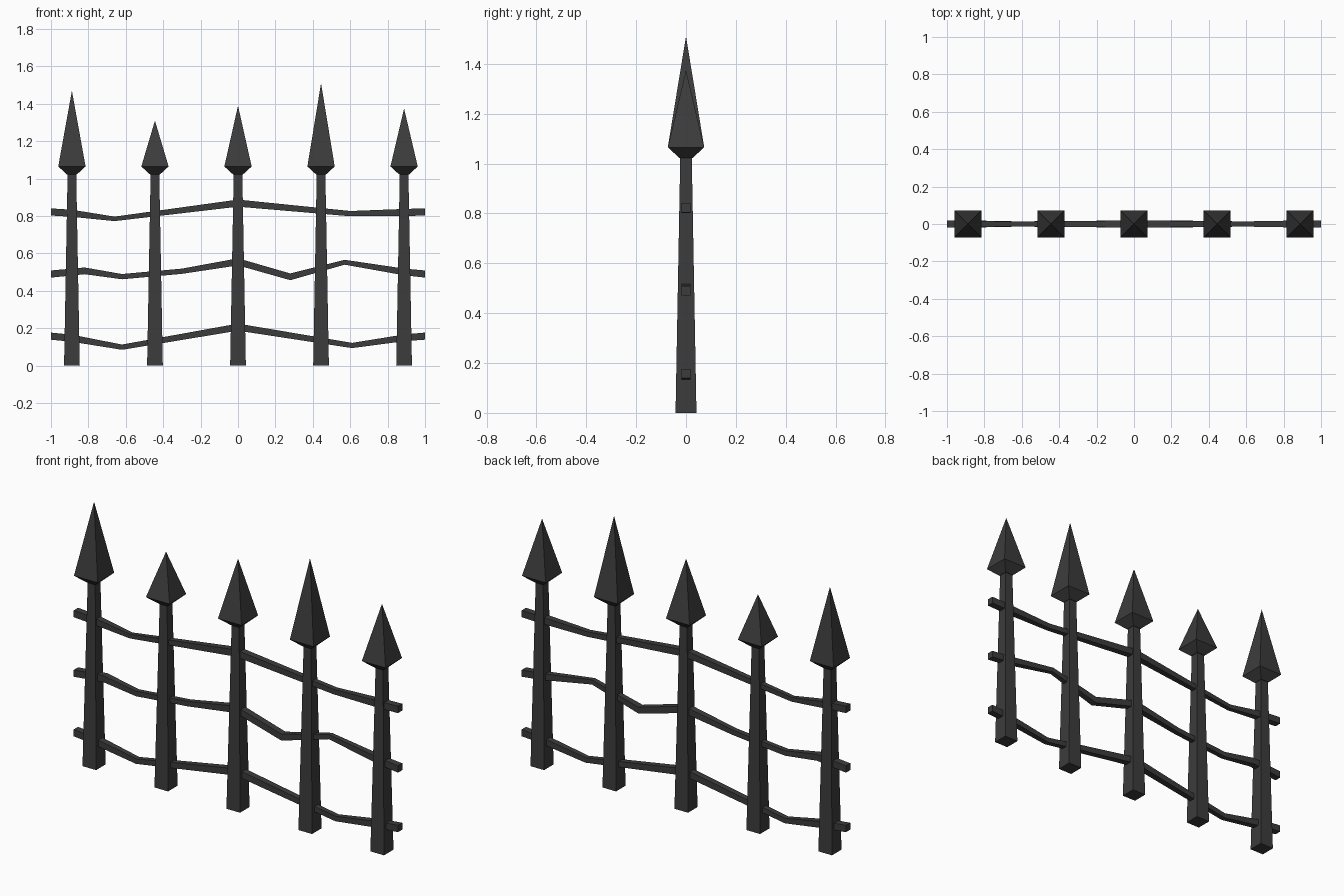
import bpy
import bmesh

cube = bpy.data.objects.get("Cube")
if cube:
    bpy.data.objects.remove(cube, do_unlink=True)

iron = bpy.data.materials.new("dark_iron")
iron.use_nodes = True
color = (0.045, 0.045, 0.045, 1)
iron.diffuse_color = color
bsdf = iron.node_tree.nodes["Principled BSDF"]
bsdf.inputs["Base Color"].default_value = color
bsdf.inputs["Roughness"].default_value = 0.7

CORNERS = ((-1, -1), (1, -1), (1, 1), (-1, 1))


def skin(name, rings, apex=None):
    """Join square rings into a capped solid, optionally ending in a point."""
    bm = bmesh.new()
    loops = [[bm.verts.new(p) for p in ring] for ring in rings]
    for a, b in zip(loops, loops[1:]):
        for i in range(4):
            j = (i + 1) % 4
            bm.faces.new((a[i], a[j], b[j], b[i]))
    bm.faces.new(loops[0])
    if apex:
        tip = bm.verts.new(apex)
        for i in range(4):
            bm.faces.new((loops[-1][i], loops[-1][(i + 1) % 4], tip))
    else:
        bm.faces.new(loops[-1])
    bmesh.ops.recalc_face_normals(bm, faces=bm.faces)
    mesh = bpy.data.meshes.new(name)
    bm.to_mesh(mesh)
    bm.free()
    mesh.materials.append(iron)
    obj = bpy.data.objects.new(name, mesh)
    bpy.context.collection.objects.link(obj)
    return obj


def level(x, z, half):
    return [(x + half * u, half * v, z) for u, v in CORNERS]


def upright(x, half, z):
    return [(x, half * u, z + half * v) for u, v in CORNERS]


# Tapered posts, each with a pointed head of its own height
for n, tip in enumerate((1.47, 1.31, 1.39, 1.51, 1.375)):
    x = (n - 2) * 0.444
    skin(f"post_{n + 1}", [level(x, 0, 0.042), level(x, 1.03, 0.023)])
    skin(f"spearhead_{n + 1}",
         [level(x, 1.022, 0.026), level(x, 1.065, 0.073)], (x, 0, tip))

# Bent rails: x, centre height, half thickness
rails = {
    "top_rail": ((-1, .822, .019), (-.89, .815, .019), (-.66, .785, .012),
                 (0, .869, .019), (.6, .813, .014), (.89, .819, .019),
                 (1, .822, .019)),
    "middle_rail": ((-1, .49, .019), (-.82, .507, .018), (-.62, .476, .014),
                    (-.3, .505, .014), (0, .555, .019), (.28, .475, .018),
                    (.57, .553, .013), (.89, .501, .018), (1, .49, .019)),
    "bottom_rail": ((-1, .158, .019), (-.89, .147, .019), (-.62, .099, .014),
                    (0, .206, .019), (.61, .108, .014), (.89, .149, .018),
                    (1, .158, .019)),
}
for name, path in rails.items():
    skin(name, [upright(x, half, z) for x, z, half in path])
